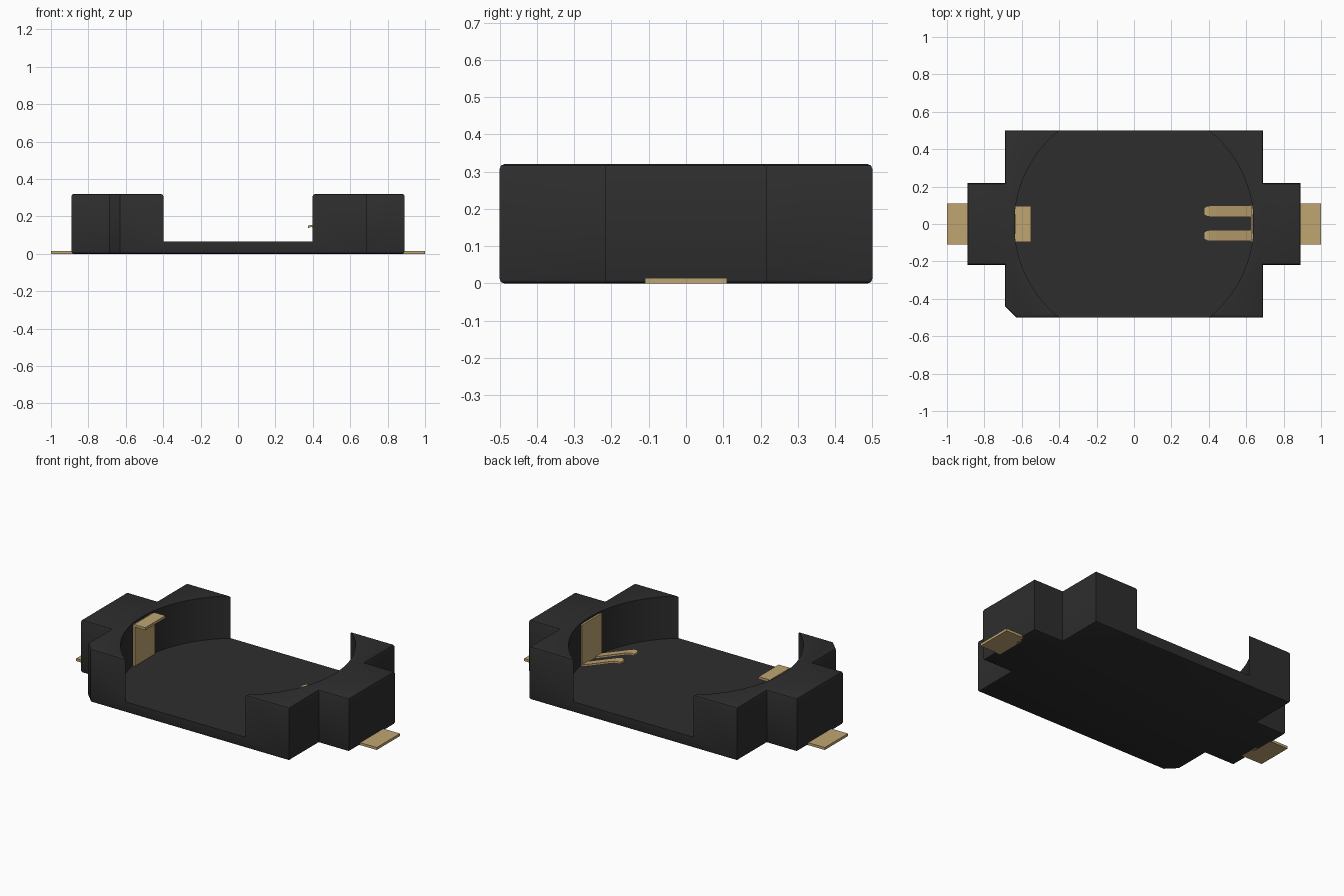
import bpy
import bmesh

cube = bpy.data.objects.get("Cube")
if cube:
    bpy.data.objects.remove(cube, do_unlink=True)


def make_material(name, rgb, roughness):
    mat = bpy.data.materials.new(name)
    mat.use_nodes = True
    mat.diffuse_color = (*rgb, 1)
    shader = mat.node_tree.nodes["Principled BSDF"]
    shader.inputs["Base Color"].default_value = (*rgb, 1)
    shader.inputs["Roughness"].default_value = roughness
    return mat


black = make_material("black plastic", (0.027, 0.027, 0.027), 0.6)
brass = make_material("brass", (0.53, 0.38, 0.17), 0.5)


def finish(bm, name, mat):
    bmesh.ops.recalc_face_normals(bm, faces=bm.faces)
    mesh = bpy.data.meshes.new(name)
    bm.to_mesh(mesh)
    bm.free()
    obj = bpy.data.objects.new(name, mesh)
    bpy.context.collection.objects.link(obj)
    mesh.materials.append(mat)
    return obj


def extrude_face(bm, points, offset):
    face = bm.faces.new([bm.verts.new(p) for p in points])
    new = bmesh.ops.extrude_face_region(bm, geom=[face])["geom"]
    verts = [v for v in new if isinstance(v, bmesh.types.BMVert)]
    bmesh.ops.translate(bm, verts=verts, vec=offset)


def box(name, low, high, mat):
    bm = bmesh.new()
    (x0, y0, z0), (x1, y1, z1) = low, high
    corners = [(x0, y0, z0), (x1, y0, z0), (x1, y1, z0), (x0, y1, z0)]
    extrude_face(bm, corners, (0, 0, z1 - z0))
    return finish(bm, name, mat)


def select_only(obj):
    bpy.ops.object.select_all(action="DESELECT")
    obj.select_set(True)
    bpy.context.view_layer.objects.active = obj


# Housing: stepped outline with one keyed corner and softened rims
HEIGHT, FLOOR, RADIUS = 0.32, 0.065, 0.64
MX, MY, AX, AY, KEY = 0.69, 0.5, 0.89, 0.218, 0.06
outline = [(-MX + KEY, -MY), (MX, -MY), (MX, -AY), (AX, -AY), (AX, AY),
           (MX, AY), (MX, MY), (-MX, MY), (-MX, AY), (-AX, AY),
           (-AX, -AY), (-MX, -AY), (-MX, -MY + KEY)]
bm = bmesh.new()
extrude_face(bm, [(x, y, 0) for x, y in outline], (0, 0, HEIGHT))
rims = [e for e in bm.edges if abs(e.verts[0].co.z - e.verts[1].co.z) < 1e-4]
bmesh.ops.bevel(bm, geom=rims, offset=0.012, segments=2, profile=0.5,
                affect="EDGES")
housing = finish(bm, "housing", black)

# Round cell recess, open at the front and back
bm = bmesh.new()
bmesh.ops.create_cone(bm, cap_ends=True, segments=96, radius1=RADIUS,
                      radius2=RADIUS, depth=1)
bmesh.ops.translate(bm, verts=bm.verts, vec=(0, 0, FLOOR + 0.5))
cutter = finish(bm, "recess_cutter", black)
cutter.hide_render = True
cut = housing.modifiers.new("recess", "BOOLEAN")
cut.operation = "DIFFERENCE"
cut.solver = "EXACT"
cut.object = cutter
select_only(housing)
bpy.ops.object.modifier_apply(modifier=cut.name)
bpy.data.objects.remove(cutter, do_unlink=True)
bpy.ops.object.shade_smooth_by_angle(angle=0.5)

# Solder tabs at both ends
for side, name in ((-1, "right_solder_tab"), (1, "left_solder_tab")):
    xs = sorted((side * 0.86, side * 1.0))
    box(name, (xs[0], -0.11, 0), (xs[1], 0.11, 0.015), brass)

# Upright contact plates, one with a retaining lip
PW = 0.095
box("right_contact_plate", (-0.635, -PW, 0.01), (-0.62, PW, 0.31), brass)
box("right_contact_lip", (-0.625, -PW, 0.3), (-0.55, PW, 0.315), brass)
box("left_contact_plate", (0.625, -PW, 0.01), (0.637, PW, 0.31), brass)

# Sprung fingers rising from the floor, with narrowed curled tips
profile = [(0.63, 0.07, 0.03), (0.44, 0.142, 0.03), (0.41, 0.152, 0.03),
           (0.39, 0.155, 0.027), (0.375, 0.15, 0.018)]
for y, name in ((0.068, "back_spring_finger"), (-0.062, "front_spring_finger")):
    bm = bmesh.new()
    rows = [[bm.verts.new((x, y + s * w, z + dz))
             for s, dz in ((-1, 0), (1, 0), (1, -0.012), (-1, -0.012))]
            for x, z, w in profile]
    for a, b in zip(rows, rows[1:]):
        for i in range(4):
            j = (i + 1) % 4
            bm.faces.new((a[i], a[j], b[j], b[i]))
    bm.faces.new(rows[0])
    bm.faces.new(rows[-1])
    finish(bm, name, brass)
